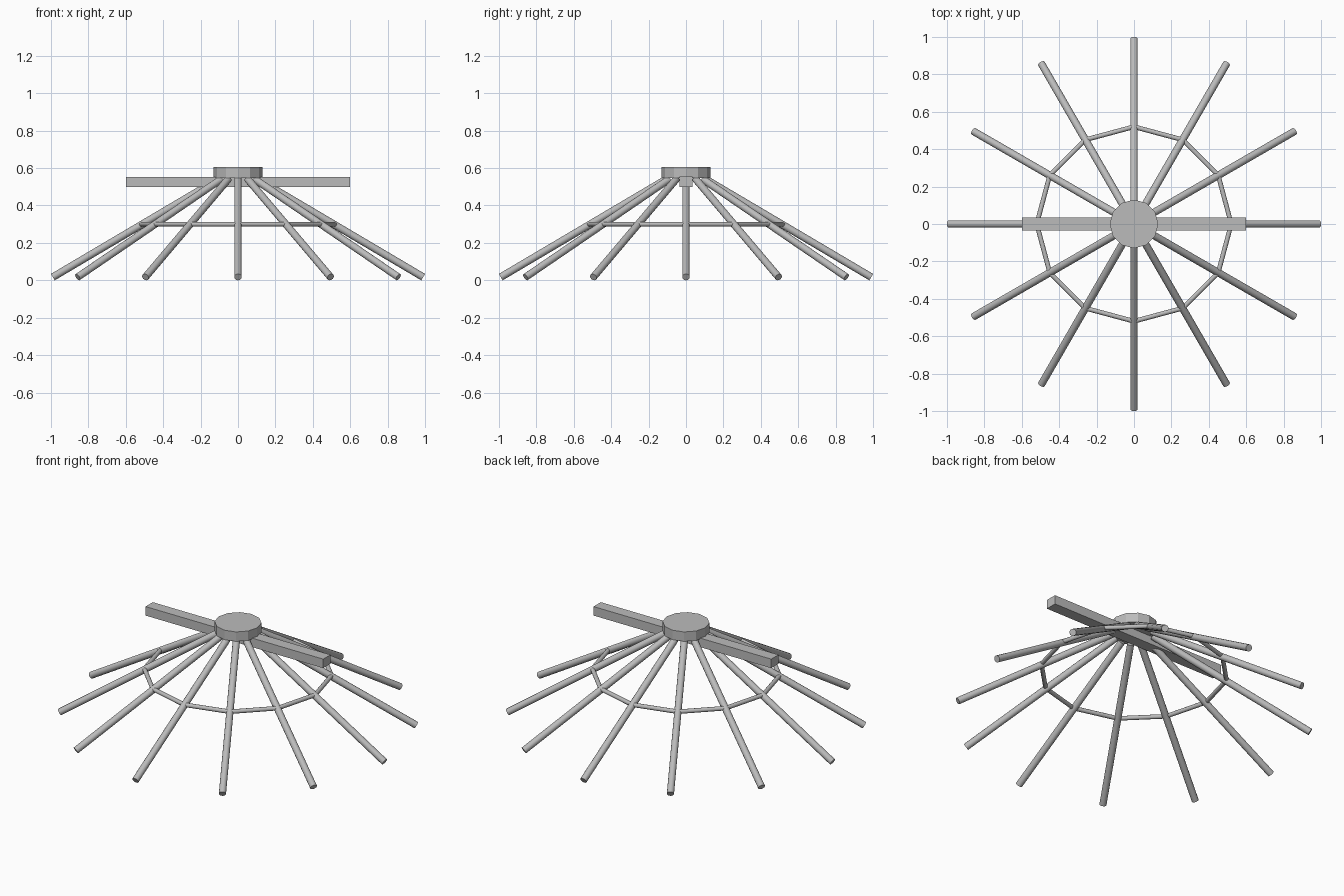
import bpy, math
from mathutils import Vector

if "Cube" in bpy.data.objects:
    bpy.data.objects.remove(bpy.data.objects["Cube"])

COUNT = 12
grey = bpy.data.materials.new("plain_grey")
grey.diffuse_color = (0.5, 0.5, 0.5, 1)
grey.use_nodes = True
grey.node_tree.nodes["Principled BSDF"].inputs["Base Color"].default_value = grey.diffuse_color


def finish(name, smooth=False):
    ob = bpy.context.object
    ob.name = name
    ob.data.materials.append(grey)
    if smooth:
        bpy.ops.object.shade_smooth_by_angle(angle=math.radians(50))
    return ob


def polar(r, i, z):
    a = 2 * math.pi * i / COUNT
    return Vector((r * math.cos(a), r * math.sin(a), z))


def rod(name, p, q, radius):
    d = q - p
    bpy.ops.mesh.primitive_cylinder_add(
        vertices=12, radius=radius, depth=d.length, location=(p + q) / 2,
        rotation=d.to_track_quat('Z', 'Y').to_euler())
    return finish(name, True)


# Central hub
bpy.ops.mesh.primitive_cylinder_add(vertices=12, radius=0.13, depth=0.058,
                                    location=(0, 0, 0.577))
finish("hub")

# Crossbeam under the hub
bpy.ops.mesh.primitive_cube_add(size=1, location=(0, 0, 0.526))
beam = finish("crossbeam")
beam.scale = (1.2, 0.07, 0.055)

# Sloping legs and the brace ring that joins them
for i in range(COUNT):
    rod(f"leg_{i + 1}", polar(0.105, i, 0.54), polar(0.99, i, 0.017), 0.02)
    rod(f"ring_brace_{i + 1}", polar(0.52, i, 0.30), polar(0.52, i + 1, 0.30), 0.0125)
